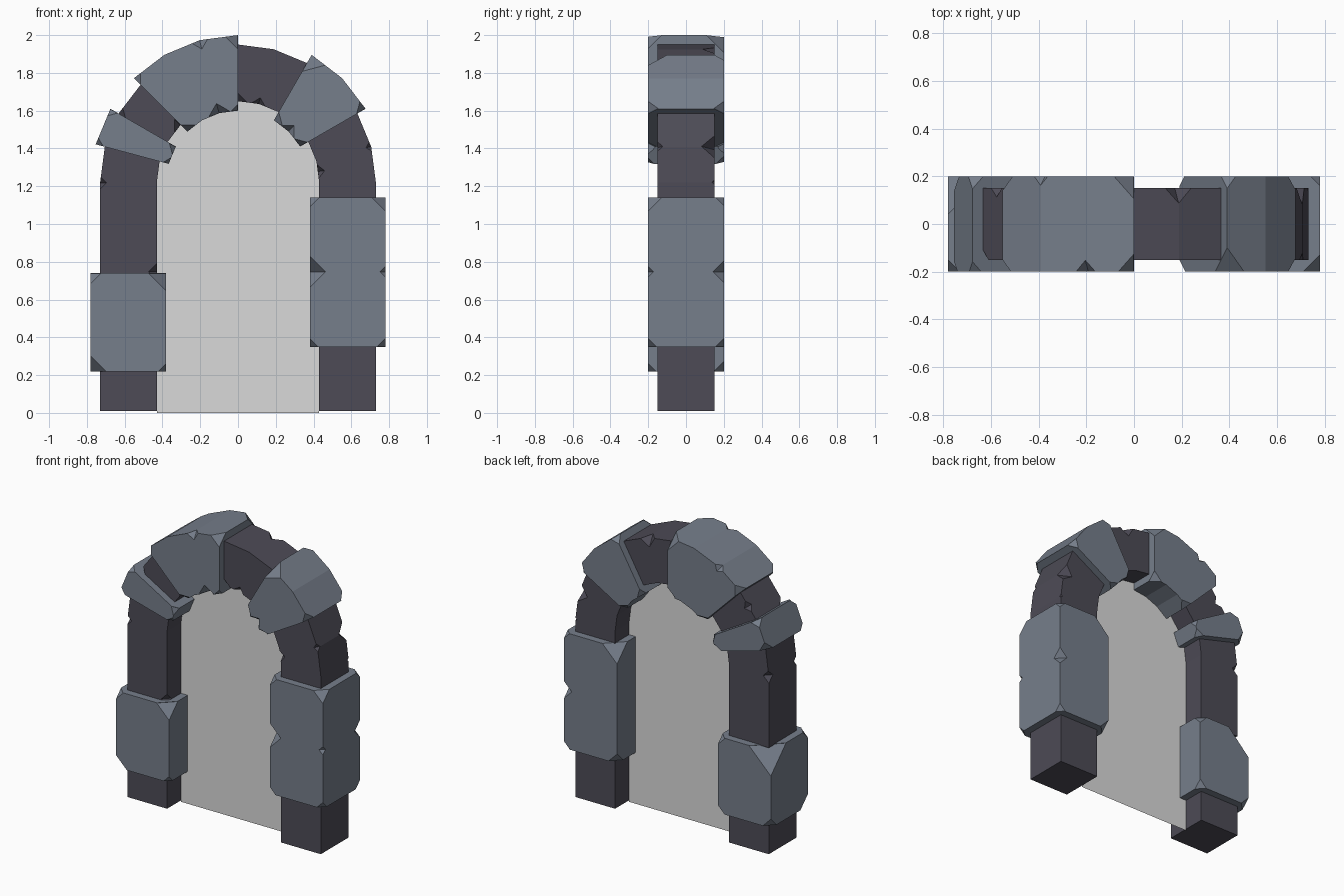
import bpy, bmesh, math
from mathutils import Vector

if "Cube" in bpy.data.objects:
    bpy.data.objects.remove(bpy.data.objects["Cube"])

SPRING = 1.22  # height where the legs turn into the arch


def material(name, rgb):
    m = bpy.data.materials.new(name)
    m.diffuse_color = (*rgb, 1)
    m.use_nodes = True
    m.node_tree.nodes["Principled BSDF"].inputs["Base Color"].default_value = m.diffuse_color
    return m


LIGHT = material("blue_grey_stone", (0.181, 0.209, 0.258))
DARK = material("dark_stone", (0.074, 0.070, 0.093))
PANEL = material("pale_grey", (0.70, 0.70, 0.70))


def axes(angle):
    a = math.radians(angle)
    return Vector((math.cos(a), 0, math.sin(a))), Vector((-math.sin(a), 0, math.cos(a)))


def place(station, r, y):
    """Point at radius r and depth y on a station (angle, centre height)."""
    return axes(station[0])[0] * r + Vector((0, y, station[1]))


def make_object(name, bm, mat):
    me = bpy.data.meshes.new(name)
    bmesh.ops.recalc_face_normals(bm, faces=bm.faces[:])
    bm.to_mesh(me)
    bm.free()
    me.materials.append(mat)
    ob = bpy.data.objects.new(name, me)
    bpy.context.collection.objects.link(ob)
    return ob


def block(name, stations, mat, chips=()):
    """Sweep a rectangle along the stations, then chip it with octahedra.
    chip = (position along stations, 0 inner / 1 outer, -1 front / 1 back, size)"""
    radii, d = ((0.38, 0.78), 0.20) if mat is LIGHT else ((0.43, 0.73), 0.15)
    bm = bmesh.new()
    rings = [[bm.verts.new(place(s, r, y)) for r, y in
              ((radii[0], -d), (radii[1], -d), (radii[1], d), (radii[0], d))] for s in stations]
    for a, b in zip(rings, rings[1:]):
        for i in range(4):
            j = (i + 1) % 4
            bm.faces.new((a[i], a[j], b[j], b[i]))
    bm.faces.new(rings[0])
    bm.faces.new(rings[-1])
    ob = make_object(name, bm, mat)

    for t, outer, side, size in chips:
        i = min(int(t), len(stations) - 2)
        f = t - i
        st = tuple(p + (q - p) * f for p, q in zip(stations[i], stations[i + 1]))
        radial, tangent = axes(st[0])
        c = place(st, radii[outer] + (0.003 if outer else -0.003), side * (d + 0.004)) + tangent * 0.002
        cut = bmesh.new()
        u, v, w = radial * size, Vector((0, size, 0)), tangent * size
        tips = [cut.verts.new(c + p) for p in (u, v, -u, -v)]
        for pole in (cut.verts.new(c + w), cut.verts.new(c - w)):
            for k in range(4):
                cut.faces.new((tips[k], tips[(k + 1) % 4], pole))
        cutter = make_object("chip_cutter", cut, mat)
        mod = ob.modifiers.new("chip", 'BOOLEAN')
        mod.operation, mod.solver, mod.object = 'DIFFERENCE', 'EXACT', cutter
        dg = bpy.context.evaluated_depsgraph_get()
        me = bpy.data.meshes.new_from_object(ob.evaluated_get(dg))
        ob.modifiers.clear()
        ob.data = me
        bpy.data.objects.remove(cutter)


def arc(a, b):
    step = 15 if b > a else -15
    return [(k, SPRING) for k in range(a, b + step, step)]


def corners(end, inner_front, outer_front, inner_back, outer_back):
    return [(end, 0, -1, inner_front), (end, 1, -1, outer_front),
            (end, 0, 1, inner_back), (end, 1, 1, outer_back)]


# Large light stones on the legs
block("left_leg_stone", [(180, 0.22), (180, 0.74)], LIGHT,
      corners(0, 0.05, 0.09, 0.06, 0.07) + corners(1, 0.10, 0.06, 0.06, 0.17))
block("right_leg_stone", [(0, 0.35), (0, 1.14)], LIGHT,
      corners(0, 0.05, 0.05, 0.07, 0.05) + corners(1, 0.06, 0.08, 0.12, 0.05)
      + [(0.5, 0, -1, 0.09), (0.5, 1, -1, 0.035), (0.5, 1, 1, 0.065)])

# Light arch stones
block("left_arch_stone", arc(150, 165), LIGHT,
      corners(0, 0.045, 0.05, 0.04, 0.06) + corners(1, 0.04, 0.05, 0.05, 0.07))
block("top_arch_stone", arc(90, 135), LIGHT,
      corners(0, 0.04, 0.08, 0.06, 0.10) + corners(3, 0.06, 0.06, 0.06, 0.07)
      + [(1, 0, -1, 0.06), (1, 1, -1, 0.055), (2, 1, 1, 0.045)])
block("right_arch_stone", arc(30, 60), LIGHT,
      corners(0, 0.05, 0.06, 0.05, 0.06) + corners(2, 0.06, 0.11, 0.05, 0.06)
      + [(1, 0, -1, 0.05)])

# Dark stones between them
block("left_foot", [(180, 0.01), (180, 0.225)], DARK)
block("right_foot", [(0, 0.01), (0, 0.355)], DARK)
block("left_upper_leg", [(180, 0.735)] + arc(180, 165), DARK,
      [(1, 1, -1, 0.04), (0.03, 0, -1, 0.05), (1, 1, 1, 0.05)])
block("right_upper_leg", [(0, 1.135)] + arc(0, 30), DARK,
      [(2, 1, 1, 0.075), (2, 1, -1, 0.035), (1.5, 0, -1, 0.04), (1, 1, 1, 0.02)])
block("left_arch_filler", arc(135, 150), DARK,
      [(0, 0, -1, 0.05), (1, 1, -1, 0.05), (0.5, 1, 1, 0.05)])
block("top_arch_filler", arc(60, 90), DARK,
      [(2, 0, -1, 0.05), (1, 0, -1, 0.04), (1, 1, 1, 0.07)])

# Flat panel filling the doorway
bm = bmesh.new()
outline = [(-0.43, 0), (0.43, 0)] + [(0.435 * math.cos(math.radians(a)), SPRING + 0.435 * math.sin(math.radians(a)))
                                     for a in range(0, 181, 15)]
bm.faces.new([bm.verts.new((x, 0, z)) for x, z in outline])
make_object("doorway_panel", bm, PANEL)
